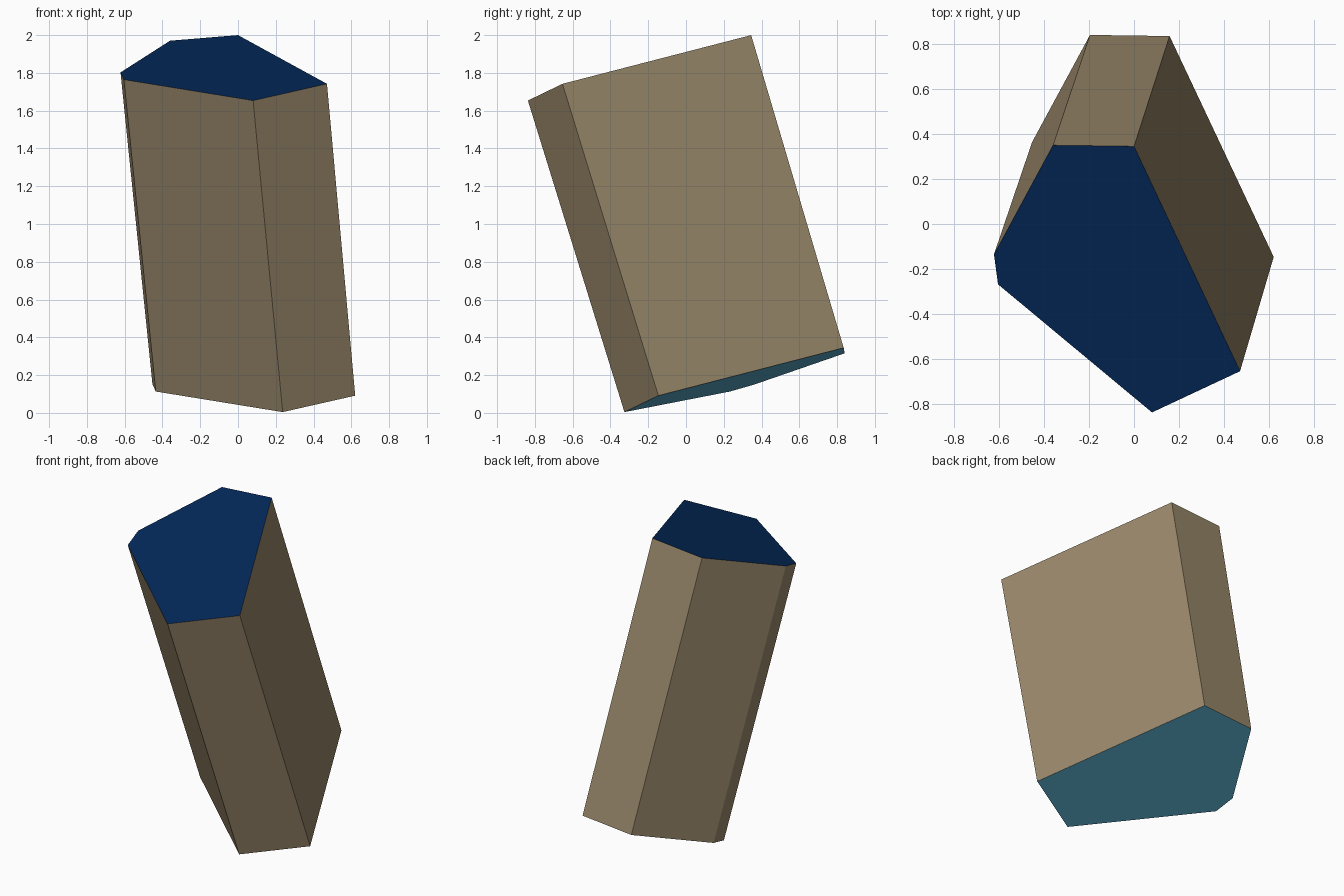
import bpy, bmesh

if "Cube" in bpy.data.objects:
    bpy.data.objects.remove(bpy.data.objects["Cube"])


def material(name, rgb):
    m = bpy.data.materials.new(name)
    m.diffuse_color = (*rgb, 1.0)
    m.use_nodes = True
    m.node_tree.nodes["Principled BSDF"].inputs["Base Color"].default_value = m.diffuse_color
    return m


# Top outline of the leaning six-sided block, counter-clockwise from above
outline = [(0.0, 0.345), (-0.36, 0.35), (-0.622, -0.135),
           (-0.604, -0.268), (0.08, -0.837), (0.471, -0.654)]
TAPER = 0.982
SHIFT = (0.158, 0.496, -1.6195)

# Sloped top ring, and the slightly smaller bottom ring slid along the leaning axis
top = [(x, y, 2.0 + 0.0866 * x + 0.299 * (y - 0.345)) for x, y in outline]
bottom = [tuple(c * TAPER + s for c, s in zip(p, SHIFT)) for p in top]

bm = bmesh.new()
tv = [bm.verts.new(p) for p in top]
bv = [bm.verts.new(p) for p in bottom]

# Side walls
for i in range(len(tv)):
    j = (i + 1) % len(tv)
    bm.faces.new((bv[i], bv[j], tv[j], tv[i])).material_index = 0
# End caps
bm.faces.new(tv).material_index = 1
bm.faces.new(bv[::-1]).material_index = 2
bmesh.ops.recalc_face_normals(bm, faces=bm.faces)

mesh = bpy.data.meshes.new("leaning_block")
bm.to_mesh(mesh)
bm.free()
for name, rgb in (("tan_sides", (0.319, 0.246, 0.144)),
                  ("navy_top", (0.001, 0.022, 0.103)),
                  ("sky_blue_base", (0.108, 0.43, 0.63))):
    mesh.materials.append(material(name, rgb))
block = bpy.data.objects.new("leaning_block", mesh)
bpy.context.collection.objects.link(block)
